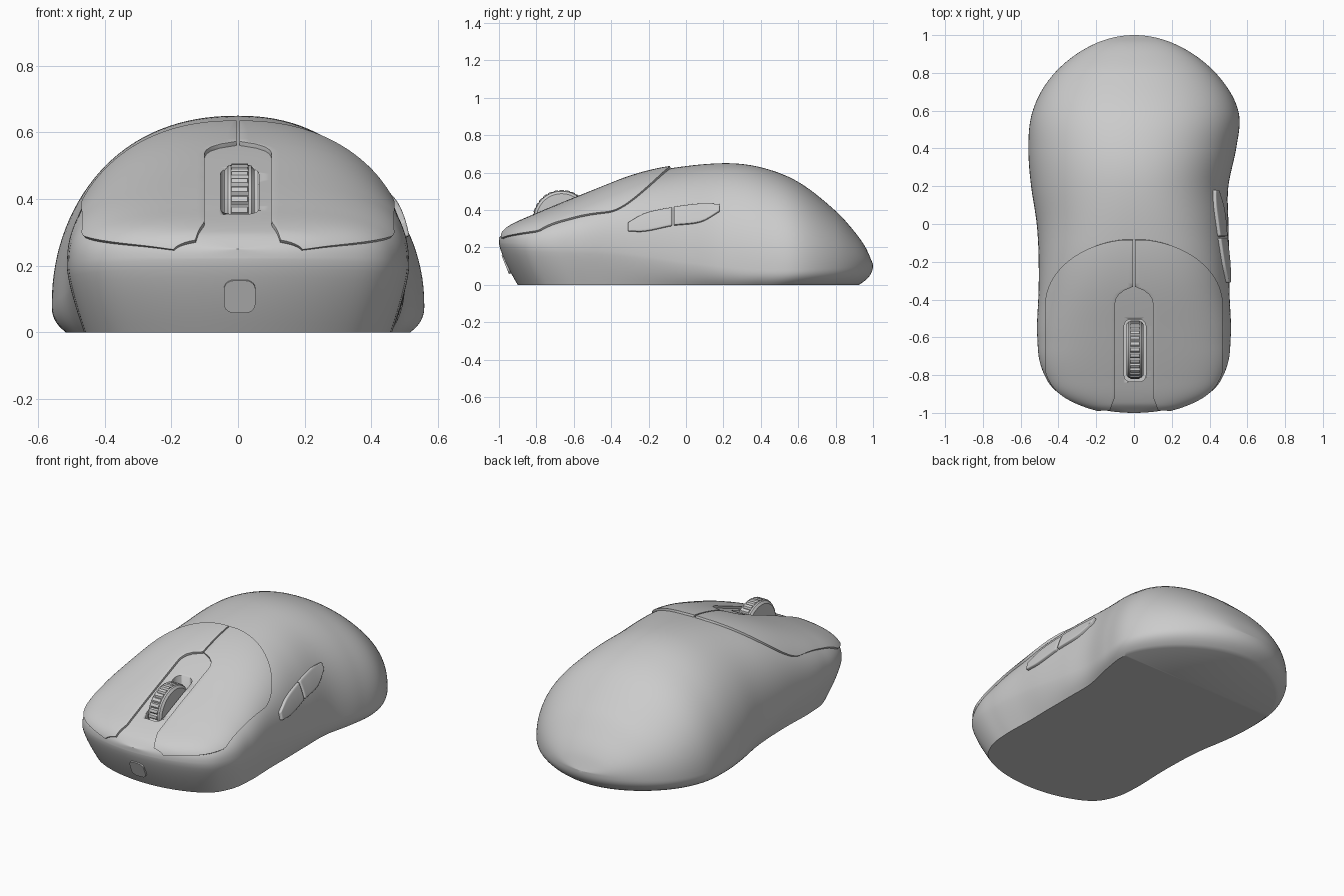
import bpy, bmesh, math
from mathutils import Vector

cube = bpy.data.objects.get("Cube")
if cube:
    bpy.data.objects.remove(cube)

grey = bpy.data.materials.new("matte_grey")
grey.use_nodes = True
grey.diffuse_color = (0.6, 0.6, 0.6, 1)
bsdf = grey.node_tree.nodes["Principled BSDF"]
bsdf.inputs["Base Color"].default_value = (0.6, 0.6, 0.6, 1)
bsdf.inputs["Roughness"].default_value = 0.6


def curve(pts):
    """Smooth function through a few (y, value) points."""
    n = len(pts)
    def slope(i):
        a, b = pts[max(i - 1, 0)], pts[min(i + 1, n - 1)]
        return (b[1] - a[1]) / (b[0] - a[0])
    def f(y):
        i = 0
        while i < n - 2 and y > pts[i + 1][0]:
            i += 1
        (y0, a), (y1, b) = pts[i], pts[i + 1]
        d = y1 - y0
        t = min(max((y - y0) / d, 0), 1)
        return ((1 + 2 * t) * (1 - t) ** 2 * a + t * (1 - t) ** 2 * d * slope(i)
                + t * t * (3 - 2 * t) * b + t * t * (t - 1) * d * slope(i + 1))
    return f


# Ridge height, rim height, fullness, and plan width for each side
ridge = curve([(-1, .25), (-.95, .3), (-.8, .37), (-.57, .465), (-.3, .57), (-.1, .62), (.2, .65),
               (.4, .628), (.6, .55), (.8, .395), (.9, .285), (.96, .2), (1, .11)])
rim = curve([(-1, .22), (-.8, .2), (-.4, .18), (0, .12), (.4, .08), (.8, .09), (1, .11)])
power = curve([(-1, 2.9), (-.4, 2.7), (.2, 2.2), (1, 2.1)])
FRONT = [(-1, .95), (-.95, .93), (-.9, .9), (-.8, .79), (-.7, .707), (-.6, .64), (-.4, .553), (-.2, .515)]
left_g = curve(FRONT + [(0, .5), (.2, .51), (.4, .59), (.6, .69), (.8, .72), (1, .71)])
right_g = curve(FRONT + [(0, .515), (.2, .556), (.4, .61), (.6, .67), (.8, .7), (1, .69)])


def width(y, side):
    return math.sqrt(max(0, 1 - y * y)) * (left_g if side > 0 else right_g)(y)


def top_z(x, y):
    n = power(y)
    f = min(abs(x) / max(width(y, x), 1e-6), 1)
    return rim(y) + (ridge(y) - rim(y)) * (1 - f ** n) ** (1 / n)


def side_x(y, z):
    n = power(y)
    f = max(0, (z - rim(y)) / (ridge(y) - rim(y)))
    return width(y, 1) * (1 - f ** n) ** (1 / n)


def add_object(name, bm, angle=35):
    bmesh.ops.remove_doubles(bm, verts=bm.verts, dist=1e-4)
    bmesh.ops.recalc_face_normals(bm, faces=bm.faces)
    mesh = bpy.data.meshes.new(name)
    bm.to_mesh(mesh)
    bm.free()
    ob = bpy.data.objects.new(name, mesh)
    bpy.context.collection.objects.link(ob)
    mesh.materials.append(grey)
    bpy.ops.object.select_all(action='DESELECT')
    ob.select_set(True)
    bpy.context.view_layer.objects.active = ob
    bpy.ops.object.shade_smooth_by_angle(angle=math.radians(angle))
    return ob


def loft(name, rows, closed=False, angle=35):
    bm = bmesh.new()
    vs = [[bm.verts.new(p) for p in row] for row in rows]
    for a, b in zip(vs, vs[1:]):
        for j in range(len(a) if closed else len(a) - 1):
            k = (j + 1) % len(a)
            bm.faces.new((a[j], a[k], b[k], b[j]))
    return add_object(name, bm, angle)


def panel(name, rows, thickness, bevel):
    """Thin raised cover that follows the shell surface."""
    ob = loft(name, rows)
    solid = ob.modifiers.new("thickness", 'SOLIDIFY')
    solid.thickness, solid.offset = thickness, 0
    soft = ob.modifiers.new("soft_edge", 'BEVEL')
    soft.width, soft.segments = bevel, 2
    soft.limit_method, soft.angle_limit = 'ANGLE', math.radians(50)
    return ob


def rounded_box(name, loc, size, radius, axis):
    """Box with rounded corners around one axis."""
    bm = bmesh.new()
    bmesh.ops.create_cube(bm, size=1)
    for v in bm.verts:
        v.co = Vector(c * s for c, s in zip(v.co, size))
    edges = [e for e in bm.edges
             if abs((e.verts[0].co - e.verts[1].co).normalized()[axis]) > .9]
    bmesh.ops.bevel(bm, geom=edges, offset=radius, segments=5, affect='EDGES', profile=.5)
    ob = add_object(name, bm)
    ob.location = loc
    return ob


# Shell: lofted sections, closed by a tucked-in wall and a flat base
N, M, WALL = 110, 64, 8
rows = []
for i in range(N + 1):
    y = -math.cos(math.pi * i / N)
    n, r, h = power(y), rim(y), ridge(y)
    row = []
    for j in range(M + 1):
        c, s = math.cos(math.pi * j / M), math.sin(math.pi * j / M)
        x = math.copysign(abs(c) ** (2 / n), c) * width(y, c)
        row.append((x, y, r + (h - r) * max(s, 0) ** (2 / n)))
    wall = []
    for k in range(1, WALL + 1):
        t = k / WALL
        front = min(max((.3 - y) / .8, 0), 1)
        tuck = 1 - front * .1 * t ** 1.3 - (1 - front) * .075 * t ** 2.5
        wall.append((tuck, r * (1 - t)))
    row += [(-width(y, -1) * q, y * q, z) for q, z in wall]
    row += [(width(y, 1) * q, y * q, z) for q, z in reversed(wall)]
    rows.append(row)
shell = loft("shell", rows, closed=True)

# Wheel slot cut through the top
cutter = rounded_box("slot_cutter", (.005, -.67, .45), (.115, .33, .5), .035, 2)
cut = shell.modifiers.new("wheel_slot", 'BOOLEAN')
cut.object, cut.solver = cutter, 'EXACT'
bpy.context.view_layer.objects.active = shell
bpy.ops.object.modifier_apply(modifier=cut.name)
bpy.data.objects.remove(cutter)


# Main buttons: mirrored covers around the arched wheel channel
def inner(y):
    if y > -.335:
        return .004
    arch = math.sqrt(max(0, 1 - (max(y + .42, 0) / .085) ** 2))
    return max(.004, .1 * arch) + .4 * max(0, -.91 - y)


def outer(y, side):
    arc = .46 * math.sqrt(max(0, 1 - (max(y + .43, 0) / .35) ** 2))
    return min(arc, width(y, side) * .955)


for name, side in (("left_button", 1), ("right_button", -1)):
    rows = []
    for i in range(61):
        y = -.53 - .447 * math.cos(math.pi * i / 60)
        a, b = inner(y), outer(y, side)
        xs = [side * (a + (b - a) * math.sin(math.pi / 2 * j / 24)) for j in range(25)]
        rows.append([(x, y, top_z(x, y)) for x in xs])
    panel(name, rows, .026, .007)

# Thumb buttons on the left flank
low = curve([(-.31, .285), (-.22, .285), (-.07, .315), (.08, .335), (.18, .39)])
high = curve([(-.31, .33), (-.22, .378), (-.07, .41), (.08, .428), (.18, .425)])
for name, y0, y1 in (("front_thumb_button", -.31, -.075), ("rear_thumb_button", -.065, .18)):
    rows = []
    for i in range(17):
        y = y0 + (y1 - y0) * i / 16
        zs = [low(y) + (high(y) - low(y)) * j / 8 for j in range(9)]
        rows.append([(side_x(y, z), y, z) for z in zs])
    panel(name, rows, .034, .01)

# Scroll wheel: ribbed tread between smooth shoulders
rows = []
SEG = 120
for x, r, rib in ((-.045, .04, 0), (-.045, .135, 0), (-.035, .148, 0), (-.026, .15, 0), (-.024, .155, 1),
                  (.024, .155, 1), (.026, .15, 0), (.035, .148, 0), (.045, .135, 0), (.045, .04, 0)):
    ring = []
    for j in range(SEG):
        a = 2 * math.pi * j / SEG
        q = r - .01 * rib * (j % 4 == 0)
        ring.append((x + .005, -.665 + q * math.cos(a), .352 + q * math.sin(a)))
    rows.append(ring)
loft("scroll_wheel", rows + rows[:1], closed=True, angle=25)

# Small rounded cover on the nose
nose = rounded_box("nose_cover", (.005, -.957, .11), (.095, .02, .105), .03, 1)
nose.rotation_euler.x = math.radians(22)
